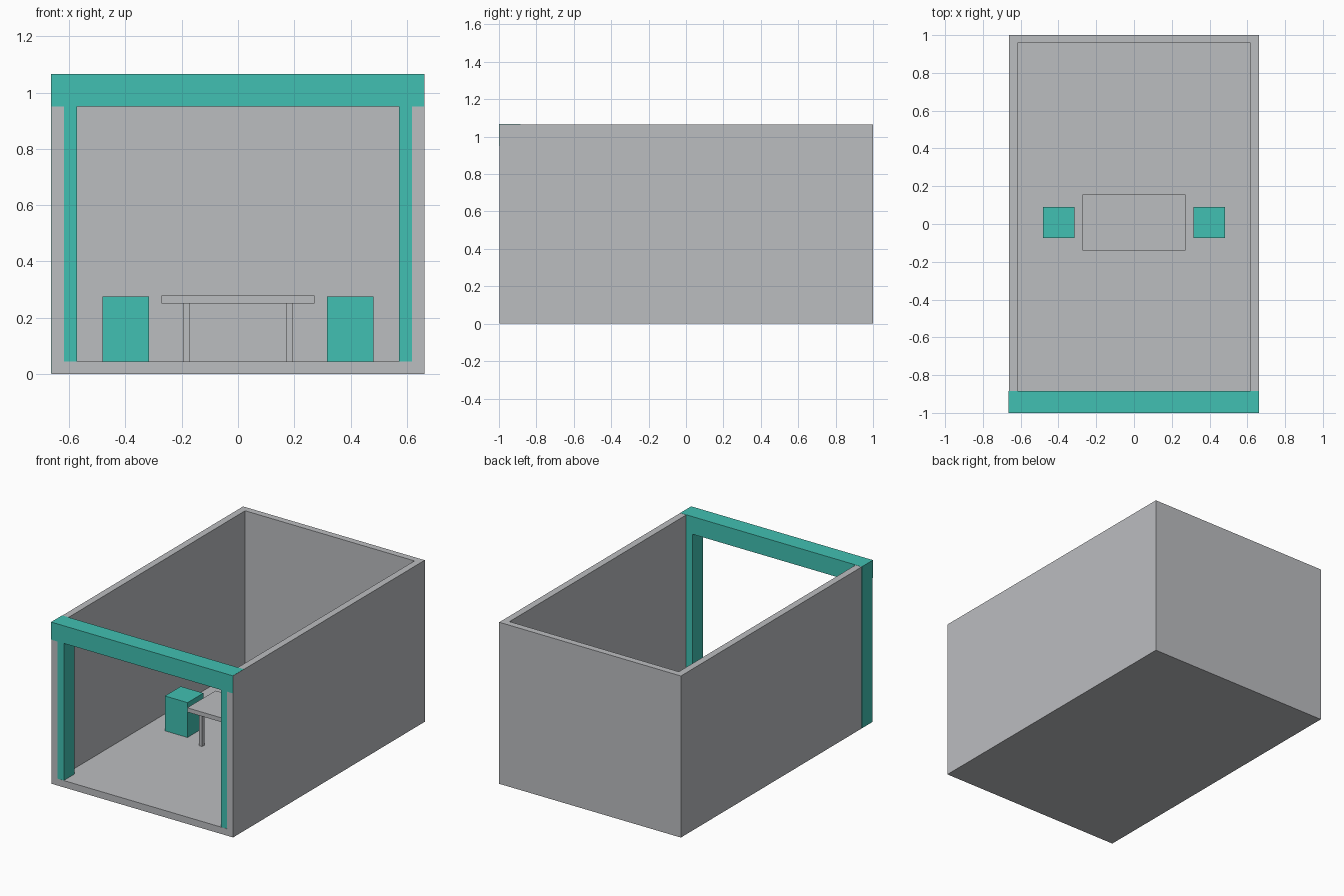
import bpy
import bmesh
from mathutils import Vector

if "Cube" in bpy.data.objects:
    bpy.data.objects.remove(bpy.data.objects["Cube"], do_unlink=True)


def material(name, rgb):
    mat = bpy.data.materials.new(name)
    mat.use_nodes = True
    colour = (*rgb, 1)
    mat.diffuse_color = colour
    mat.node_tree.nodes["Principled BSDF"].inputs["Base Color"].default_value = colour
    return mat


grey = material("light_grey", (0.50, 0.51, 0.53))
teal = material("teal", (0.053, 0.53, 0.445))


def box(name, mat, x, y, z):
    """Flat-shaded box from its (min, max) range on each axis."""
    low, high = (Vector(corner) for corner in zip(x, y, z))
    bm = bmesh.new()
    bmesh.ops.create_cube(bm, size=1)
    bmesh.ops.scale(bm, vec=high - low, verts=bm.verts)
    bmesh.ops.translate(bm, vec=(low + high) / 2, verts=bm.verts)
    mesh = bpy.data.meshes.new(name)
    bm.to_mesh(mesh)
    bm.free()
    mesh.materials.append(mat)
    obj = bpy.data.objects.new(name, mesh)
    bpy.context.collection.objects.link(obj)
    return obj


# Room dimensions
half_w, inner_w = 0.663, 0.622
front, back, inner_back = -0.998, 1.0, 0.957
floor_top, wall_top = 0.045, 1.066
frame_back = -0.885

# Open-topped room
box("floor", grey, (-half_w, half_w), (front, back), (0, floor_top))
box("back_wall", grey, (-inner_w, inner_w), (inner_back, back), (floor_top, wall_top))
box("left_wall", grey, (inner_w - 0.004, half_w), (front, back), (floor_top, wall_top))
box("right_wall", grey, (-half_w, 0.004 - inner_w), (front, back), (floor_top, wall_top))

# Entrance frame, sunk into the wall ends
box("entrance_lintel", teal, (-half_w - 0.001, half_w - 0.001),
    (-1, frame_back), (0.951, 1.067))
box("left_post", teal, (0.573, half_w - 0.001), (front + 0.001, frame_back), (0.001, 0.96))
box("right_post", teal, (-half_w - 0.001, -0.573), (front + 0.001, frame_back), (0.001, 0.96))

# Table
table_y = 0.0075
box("table_top", grey, (-0.272, 0.272), (table_y - 0.148, table_y + 0.148), (0.25, 0.278))
for x_name, sx in (("left", 1), ("right", -1)):
    for y_name, sy in (("front", -1), ("back", 1)):
        x = sorted((sx * 0.171, sx * 0.195))
        y = sorted((table_y + sy * 0.113, table_y + sy * 0.137))
        box(f"table_leg_{y_name}_{x_name}", grey, x, y, (floor_top, 0.25))

# Block seats either side of the table
for side, sx in (("left", 1), ("right", -1)):
    box(f"{side}_seat", teal, sorted((sx * 0.316, sx * 0.481)),
        (-0.075, 0.09), (floor_top, 0.275))
